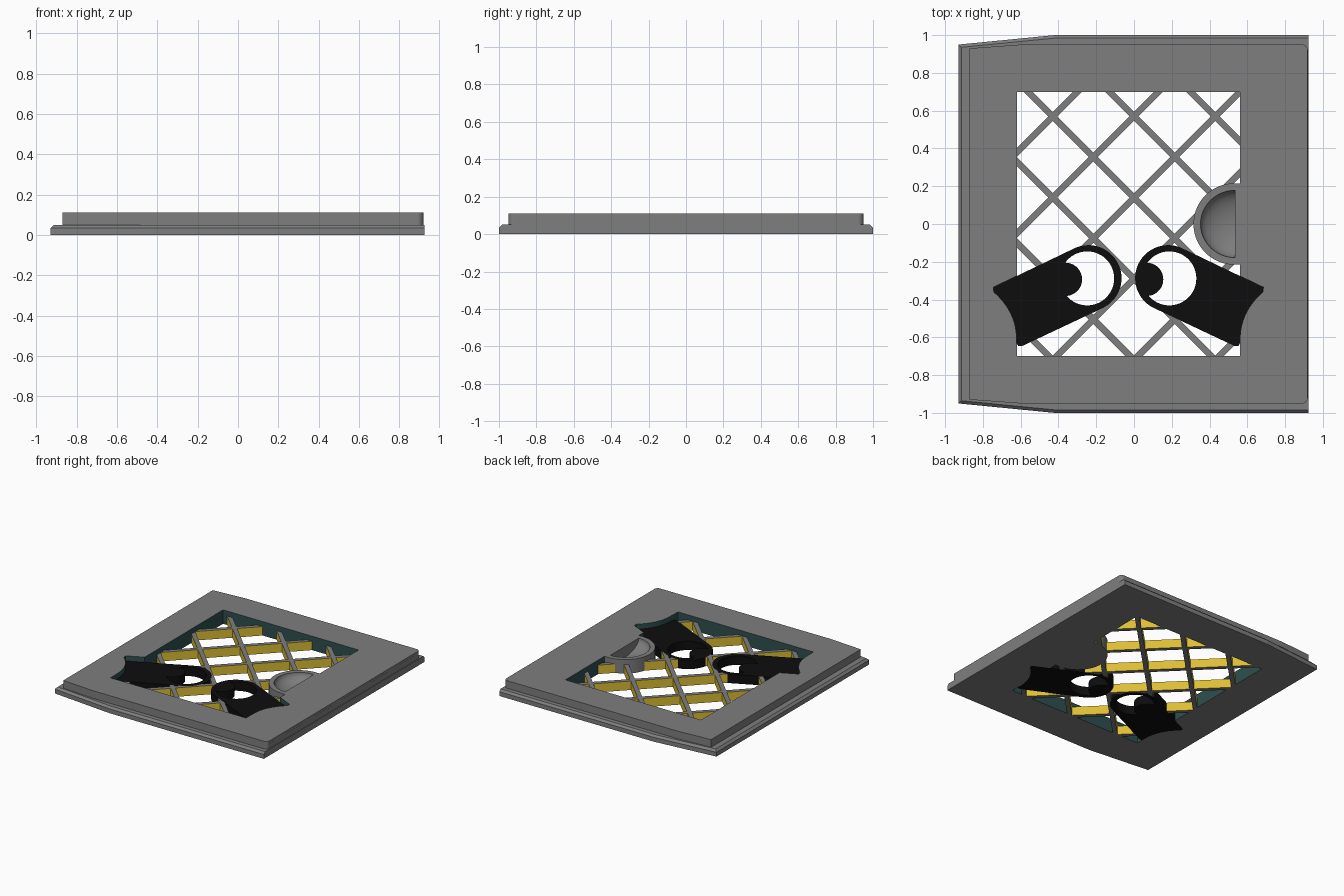
import bpy, bmesh
from math import cos, sin, radians, sqrt
from mathutils import Matrix, Vector

if "Cube" in bpy.data.objects:
    bpy.data.objects.remove(bpy.data.objects["Cube"])

TOP, STEP, INNER = 0.11, 0.05, 0.07
X0, X1, Y1 = -0.62, 0.56, 0.70      # window limits


def material(name, rgb):
    m = bpy.data.materials.new(name)
    m.use_nodes = True
    m.diffuse_color = (*rgb, 1)
    m.node_tree.nodes["Principled BSDF"].inputs["Base Color"].default_value = (*rgb, 1)
    return m


GREY = material("grey", (0.21, 0.21, 0.21))
TEAL = material("dark teal", (0.028, 0.078, 0.078))
YELLOW = material("yellow", (0.72, 0.52, 0.035))
BLACK = material("black", (0.004, 0.004, 0.004))


def finish(name, bm, *mats):
    bmesh.ops.recalc_face_normals(bm, faces=bm.faces)
    me = bpy.data.meshes.new(name)
    bm.to_mesh(me)
    bm.free()
    ob = bpy.data.objects.new(name, me)
    bpy.context.collection.objects.link(ob)
    for m in mats:
        me.materials.append(m)
    return ob


def prism_mesh(pts, z0, z1):
    bm = bmesh.new()
    face = bm.faces.new([bm.verts.new((x, y, z0)) for x, y in pts])
    new = bmesh.ops.extrude_face_region(bm, geom=[face])["geom"]
    bmesh.ops.translate(bm, vec=(0, 0, z1 - z0),
                        verts=[v for v in new if isinstance(v, bmesh.types.BMVert)])
    return bm


def prism(name, pts, z0, z1, *mats):
    return finish(name, prism_mesh(pts, z0, z1), *mats)


def arc(cx, cy, r, a0, a1, n):
    return [(cx + r * cos(radians(a0 + (a1 - a0) * i / n)),
             cy + r * sin(radians(a0 + (a1 - a0) * i / n))) for i in range(n + 1)]


def disc(name, cx, cy, r, z0, z1):
    return prism(name, arc(cx, cy, r, 0, 360, 64)[:-1], z0, z1)


def cut(ob, *cutters):
    for c in cutters:
        mod = ob.modifiers.new("cut", "BOOLEAN")
        mod.operation, mod.solver, mod.object = "DIFFERENCE", "EXACT", c
    deps = bpy.context.evaluated_depsgraph_get()
    me = bpy.data.meshes.new_from_object(ob.evaluated_get(deps))
    ob.modifiers.clear()
    ob.data = me


def paint(ob, rule):
    for p in ob.data.polygons:
        p.material_index = int(rule(p))


def smooth(ob):
    bpy.ops.object.select_all(action="DESELECT")
    ob.select_set(True)
    bpy.context.view_layer.objects.active = ob
    bpy.ops.object.shade_smooth_by_angle(angle=radians(30))


# Outline of an eye with its flaring arm, mirrored about x = -0.03
a, c, b = Vector((-0.742, -0.36)), Vector((-0.614, -0.473)), Vector((-0.622, -0.63))
flare = [a * (1 - t) ** 2 + c * 2 * t * (1 - t) + b * t * t for t in [i / 16 for i in range(17)]]
left_outline = ([(-0.745, -0.335)] + [tuple(p) for p in flare]
                + [(-0.612, -0.647), (-0.59, -0.645)]
                + arc(-0.241, -0.287, 0.175, -65, 115, 40))
right_outline = [(-0.06 - x, y) for x, y in left_outline]
handle_outline = [(X1, 0.215)] + arc(0.53, 0, 0.215, 90, 270, 48) + [(X1, -0.215)]

window = prism("window_cutter", [(X0, -Y1), (X1, -Y1), (X1, Y1), (X0, Y1)], -0.1, 0.3)
slots = [prism("slot_cutter", o, -0.1, 0.3) for o in (left_outline, right_outline)]
grip_cutter = prism("grip_cutter", handle_outline, -0.1, 0.3)
helpers = [window, grip_cutter, *slots]

# Lower flange with tapered corners and a bevelled upper rim
flange_pts = [(0.925, -1), (0.925, 1), (-0.42, 1), (-0.93, 0.95), (-0.93, -0.95), (-0.42, -1)]
bm = prism_mesh(flange_pts, 0, STEP)
rim = [e for e in bm.edges if all(v.co.z > 0.04 for v in e.verts)
       and not all(v.co.x > 0.9 for v in e.verts)]
bmesh.ops.bevel(bm, geom=rim, offset=0.016, segments=1, affect="EDGES")
flange = finish("frame_flange", bm, GREY, TEAL)

# Raised panel with two rounded corners and a soft upper edge on one side
panel_pts = ([(-0.87, 0.93), (-0.87, -0.93), (-0.6, -0.95)]
             + arc(0.89, -0.92, 0.03, -90, 0, 8) + arc(0.89, 0.92, 0.03, 0, 90, 8)
             + [(-0.6, 0.95)])
bm = prism_mesh(panel_pts, STEP, TOP)
soft = [e for e in bm.edges if all(v.co.z > 0.1 and v.co.x > 0.9195 for v in e.verts)]
bmesh.ops.bevel(bm, geom=soft, offset=0.018, segments=4, affect="EDGES")
panel = finish("frame_panel", bm, GREY, TEAL)

for part in (flange, panel):
    cut(part, window, *slots)
    paint(part, lambda p: abs(p.normal.z) < 0.5 and abs(p.center.x) < 0.8
          and abs(p.center.y) < 0.8)

# Diagonal lattice bars, interrupted by the eyes and the grip
for s in (1, -1):
    for k in range(-3, 3):
        off = 0.14 + 0.43 * k
        lims = sorted(((-Y1 - off) / s, (Y1 - off) / s))
        xa, xb = max(X0, lims[0]) - 0.02, min(X1, lims[1]) + 0.02
        bm = bmesh.new()
        bmesh.ops.create_cube(bm, size=1)
        mid = (xa + xb) / 2
        place = (Matrix.Translation((mid, s * mid + off, INNER / 2))
                 @ Matrix.Rotation(radians(45 * s), 4, "Z")
                 @ Matrix.Diagonal(((xb - xa) * sqrt(2), 0.034, INNER, 1)))
        bmesh.ops.transform(bm, matrix=place, verts=bm.verts)
        bar = finish("lattice_bar", bm, GREY, YELLOW)
        cut(bar, grip_cutter, *slots)
        paint(bar, lambda p: abs(p.normal.z) < 0.5)

# Eyes: solid outline with a crescent opening that leaves the pupil standing
for side, outline, hole_x, pupil_x in (("right", left_outline, -0.248, -0.363),
                                       ("left", right_outline, 0.187, 0.067)):
    eye = prism(side + "_eye", outline, 0, INNER, BLACK)
    hole = disc("hole_cutter", hole_x, -0.288, 0.143, -0.1, 0.3)
    pupil = disc("pupil_cutter", pupil_x, -0.293, 0.088, -0.2, 0.4)
    cut(hole, pupil)
    cut(eye, hole)
    paint(eye, lambda p: False)
    smooth(eye)
    helpers += [hole, pupil]

# Half-round finger grip with a scooped hollow
grip = prism("finger_grip", handle_outline, 0, TOP, GREY)
bm = bmesh.new()
bmesh.ops.create_uvsphere(bm, u_segments=48, v_segments=24, radius=1)
bmesh.ops.transform(bm, verts=bm.verts, matrix=Matrix.Translation((0.535, 0, TOP))
                    @ Matrix.Diagonal((0.183, 0.178, 0.085, 1)))
cutting = bmesh.ops.bisect_plane(bm, geom=bm.verts[:] + bm.edges[:] + bm.faces[:],
                                 plane_co=(0.535, 0, 0), plane_no=(1, 0, 0), clear_outer=True)
bmesh.ops.holes_fill(bm, edges=[e for e in bm.edges if e.is_boundary])
scoop = finish("scoop_cutter", bm)
cut(grip, scoop)
paint(grip, lambda p: False)
smooth(grip)
helpers.append(scoop)

for h in helpers:
    bpy.data.objects.remove(h)
